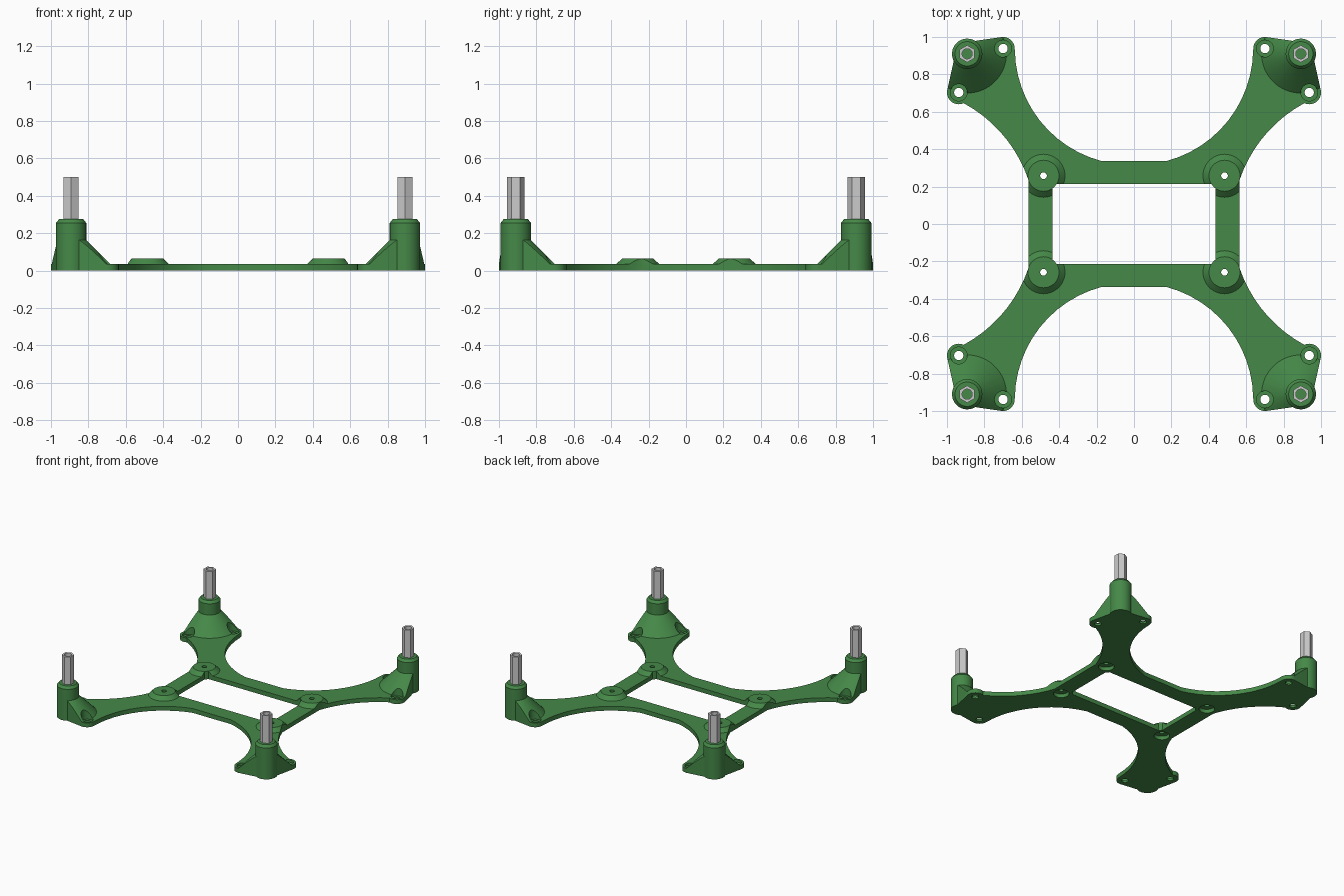
import bpy, bmesh, math
from math import sin, cos, radians, atan2, degrees

if "Cube" in bpy.data.objects:
    bpy.data.objects.remove(bpy.data.objects["Cube"])

EAR_A, EAR_B = (0.70, 0.938), (0.937, 0.703)   # screw ears
POST, BOSS = (0.892, 0.91), (0.484, 0.258)     # corner post, inner screw boss


def mesh_object(name, bm):
    bmesh.ops.recalc_face_normals(bm, faces=bm.faces[:])
    mesh = bpy.data.meshes.new(name)
    bm.to_mesh(mesh)
    bm.free()
    obj = bpy.data.objects.new(name, mesh)
    bpy.context.collection.objects.link(obj)
    return obj


def lathe(name, centre, profile, seg=48, turn=0.0):
    """Closed solid from (radius, z) rings stacked upward."""
    bm = bmesh.new()
    rings = []
    for r, z in profile:
        rings.append([bm.verts.new((centre[0] + r * cos(turn + math.tau * i / seg),
                                    centre[1] + r * sin(turn + math.tau * i / seg), z))
                      for i in range(seg)])
    for a, b in zip(rings, rings[1:]):
        for i in range(seg):
            j = (i + 1) % seg
            bm.faces.new((a[i], a[j], b[j], b[i]))
    bm.faces.new(rings[0][::-1])
    bm.faces.new(rings[-1])
    return mesh_object(name, bm)


def prism(name, points, z0, z1):
    bm = bmesh.new()
    face = bm.faces.new([bm.verts.new((x, y, z0)) for x, y in points])
    new = bmesh.ops.extrude_face_region(bm, geom=[face])["geom"]
    bmesh.ops.translate(bm, vec=(0, 0, z1 - z0),
                        verts=[v for v in new if isinstance(v, bmesh.types.BMVert)])
    return mesh_object(name, bm)


def apply_modifier(obj, mod):
    bpy.context.view_layer.objects.active = obj
    bpy.ops.object.modifier_apply(modifier=mod.name)


def combine(obj, other, operation):
    mod = obj.modifiers.new("combine", 'BOOLEAN')
    mod.operation, mod.object, mod.solver = operation, other, 'EXACT'
    apply_modifier(obj, mod)
    bpy.data.objects.remove(other)


def mirror_xy(obj):
    mod = obj.modifiers.new("mirror", 'MIRROR')
    mod.use_axis = (True, True, False)
    mod.merge_threshold = 0.0005
    apply_modifier(obj, mod)


def smooth(obj):
    bpy.ops.object.select_all(action='DESELECT')
    obj.select_set(True)
    bpy.context.view_layer.objects.active = obj
    bpy.ops.object.shade_smooth_by_angle(angle=radians(30))


def arc(c, r, a0, a1, n):
    return [(c[0] + r * cos(radians(a0 + (a1 - a0) * i / n)),
             c[1] + r * sin(radians(a0 + (a1 - a0) * i / n))) for i in range(n + 1)]


# Outline of one quarter: bar, concave arc, ears and post, concave arc, bar, window
top_c, top_r = (0.015, 0.938), 0.622
top_start = degrees(atan2(0.337 - top_c[1], 0.17 - top_c[0]))
ear_end = arc(EAR_B, 0.063, -115, -115, 1)[0]
side_c = (1.26, 0.0)
side_r = math.dist(ear_end, side_c)
side_start = degrees(atan2(ear_end[1], ear_end[0] - side_c[0]))
side_end = 180 - degrees(math.acos((side_c[0] - 0.565) / side_r))
outline = ([(0, 0.337)]
           + arc(top_c, top_r, top_start, -1, 12)
           + arc(EAR_A, 0.062, 180, 82, 8)
           + arc(POST, 0.062, 82, 8, 8)
           + arc(EAR_B, 0.063, 8, -115, 10)
           + arc(side_c, side_r, side_start, side_end, 9)[1:]
           + [(0.565, 0), (0.435, 0)]
           + arc(BOSS, 0.083, 233.5, 213, 4)
           + [(0, 0.213)])

# Quarter frame: slab with support cone and boss, trimmed to the outline
frame = prism("frame", outline, 0, 0.3)
shape = prism("shape", [(-0.1, -0.1), (1.2, -0.1), (1.2, 1.2), (-0.1, 1.2)], -0.03, 0.035)
combine(shape, lathe("cone", POST, [(0.265, -0.02), (0.045, 0.2)], 64), 'UNION')
combine(shape, lathe("boss", BOSS, [(0.174, -0.02), (0.083, 0.065)]), 'UNION')
combine(frame, shape, 'INTERSECT')
combine(frame, lathe("post", POST, [(0.081, 0), (0.081, 0.255), (0.065, 0.275)]), 'UNION')

# Screw holes with counterbores above the ears and below the bosses
for c in (EAR_A, EAR_B):
    combine(frame, lathe("bore", c, [(0.045, 0.016), (0.045, 0.25)], 32), 'DIFFERENCE')
    combine(frame, lathe("hole", c, [(0.025, -0.1), (0.025, 0.2)], 32), 'DIFFERENCE')
combine(frame, lathe("recess", BOSS, [(0.058, -0.1), (0.058, 0.03)], 32), 'DIFFERENCE')
combine(frame, lathe("hole", BOSS, [(0.018, -0.1), (0.018, 0.2)], 24), 'DIFFERENCE')

# Open the seam faces, then mirror the quarter
bm = bmesh.new()
bm.from_mesh(frame.data)
seam = [f for f in bm.faces if any(all(abs(v.co[k]) < 1e-4 for v in f.verts) for k in (0, 1))]
bmesh.ops.delete(bm, geom=seam, context='FACES')
bm.to_mesh(frame.data)
bm.free()
mirror_xy(frame)
green = bpy.data.materials.new("green")
green.diffuse_color = (0.06, 0.25, 0.065, 1)
green.use_nodes = True
green.node_tree.nodes["Principled BSDF"].inputs["Base Color"].default_value = green.diffuse_color
frame.data.materials.clear()
frame.data.materials.append(green)
smooth(frame)

# Hollow hexagonal standoffs on the posts
standoffs = lathe("hex_standoffs", POST, [(0.046, 0.275), (0.046, 0.5)], 6, radians(30))
combine(standoffs, lathe("bore", POST, [(0.027, 0.2), (0.027, 0.6)], 32), 'DIFFERENCE')
mirror_xy(standoffs)
smooth(standoffs)
